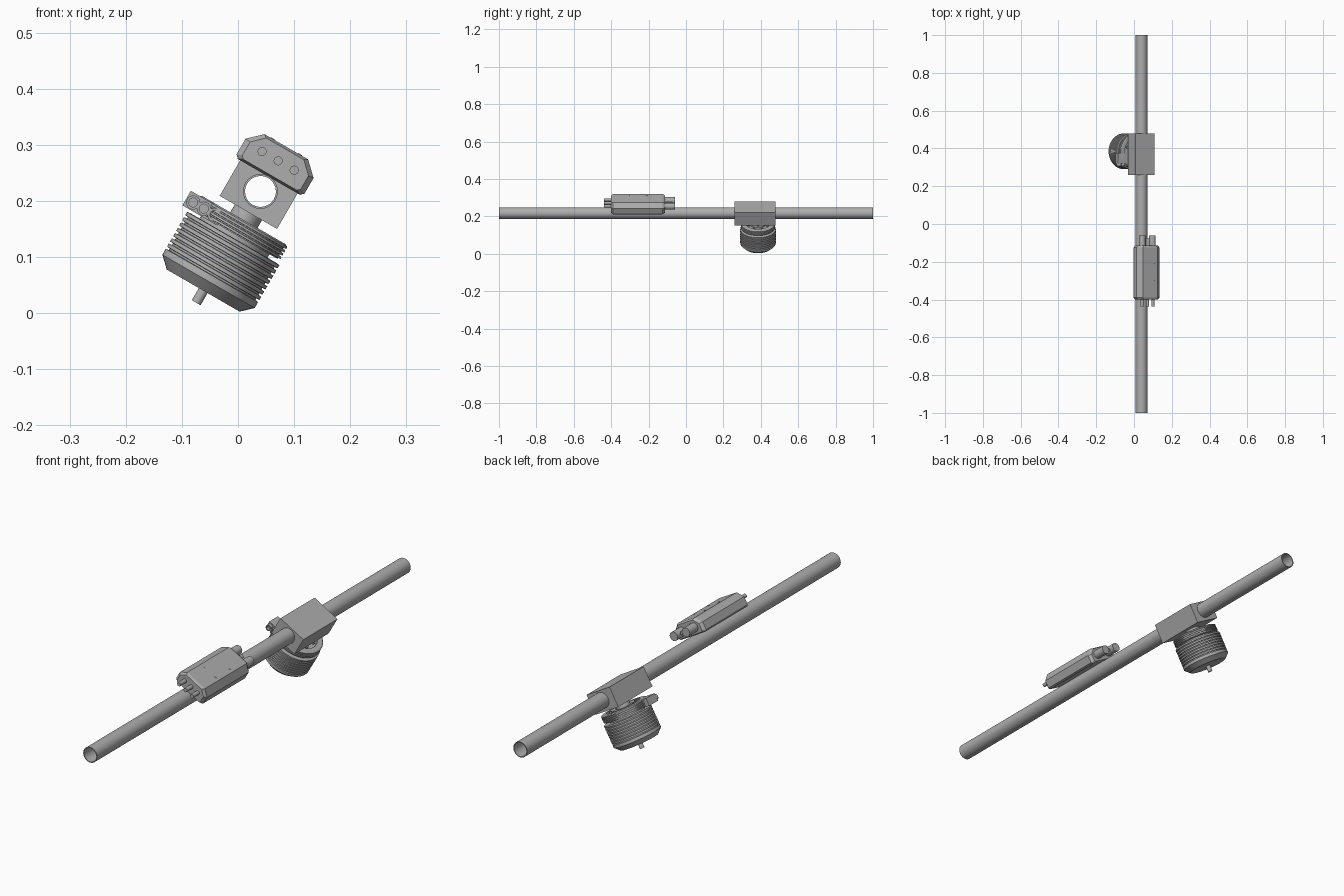
import bpy, bmesh, math
from mathutils import Matrix, Vector

cube = bpy.data.objects.get("Cube")
if cube:
    bpy.data.objects.remove(cube, do_unlink=True)


def material(name, value):
    m = bpy.data.materials.new(name)
    m.use_nodes = True
    m.diffuse_color = (value, value, value, 1)
    m.node_tree.nodes["Principled BSDF"].inputs["Base Color"].default_value = (value, value, value, 1)
    return m


GREY = material("plain_grey", 0.42)
# The whole assembly leans sideways around the long tube
FRAME = Matrix.Translation((0.04, 0, 0.217)) @ Matrix.Rotation(math.radians(30), 4, 'Y')
MOTOR_Y = 0.385


def finish(name, bm, smooth=True):
    bmesh.ops.recalc_face_normals(bm, faces=bm.faces)
    me = bpy.data.meshes.new(name)
    bm.to_mesh(me)
    bm.free()
    me.materials.append(GREY)
    ob = bpy.data.objects.new(name, me)
    bpy.context.collection.objects.link(ob)
    ob.matrix_world = FRAME
    bpy.ops.object.select_all(action='DESELECT')
    ob.select_set(True)
    bpy.context.view_layer.objects.active = ob
    if smooth:
        bpy.ops.object.shade_smooth_by_angle(angle=math.radians(30))
    return ob


def lathe(name, profile, origin, along_y=False, steps=48, closed=False):
    """Spin (radius, height) points about the part's own axis."""
    bm = bmesh.new()
    vs = [bm.verts.new((r, 0, h)) for r, h in profile]
    pairs = list(zip(vs, vs[1:])) + ([(vs[-1], vs[0])] if closed else [])
    es = [bm.edges.new(p) for p in pairs]
    bmesh.ops.spin(bm, geom=vs + es, cent=(0, 0, 0), axis=(0, 0, 1),
                   angle=math.tau, steps=steps)
    bmesh.ops.remove_doubles(bm, verts=bm.verts, dist=1e-5)
    if along_y:
        bmesh.ops.rotate(bm, verts=bm.verts, matrix=Matrix.Rotation(-math.pi / 2, 3, 'X'))
    bmesh.ops.translate(bm, verts=bm.verts, vec=Vector(origin))
    return finish(name, bm)


def rod(name, radius, length, origin, along_y=False, steps=20):
    return lathe(name, [(0, 0), (radius, 0), (radius, length), (0, length)],
                 origin, along_y, steps)


def pipe(name, outer, inner, length, origin, steps=24):
    return lathe(name, [(outer, 0), (outer, length), (inner, length), (inner, 0)],
                 origin, True, steps, closed=True)


def box(name, low, high):
    bm = bmesh.new()
    bmesh.ops.create_cube(bm, size=1)
    for v in bm.verts:
        v.co = [(a + b) / 2 + c * (b - a) for a, b, c in zip(low, high, v.co)]
    return finish(name, bm, smooth=False)


def ribs(top, pitch, count, outer, depth):
    """Square fins stacked downwards."""
    pts = []
    for i in range(count):
        z = top - i * pitch
        pts += [(outer, z), (outer, z - pitch * 0.6),
                (outer - depth, z - pitch * 0.65), (outer - depth, z - pitch * 0.95)]
    return pts


# Long hollow arm tube
pipe("arm_tube", 0.031, 0.0275, 2, (0, -1, 0), 32)

# Clamp block, bored for the tube
clamp = box("clamp_block", (-0.059, 0.26, -0.043), (0.059, 0.478, 0.037))
cutter = rod("bore_cutter", 0.0295, 0.4, (0, 0.17, 0), True, 32)
cutter.hide_render = True
mod = clamp.modifiers.new("bore", 'BOOLEAN')
mod.operation = 'DIFFERENCE'
mod.solver = 'EXACT'
mod.object = cutter
bpy.context.view_layer.objects.active = clamp
bpy.ops.object.modifier_apply(modifier="bore")
bpy.data.objects.remove(cutter, do_unlink=True)

# Motor: neck, finned base, finned bell and shaft
rod("motor_neck", 0.028, 0.025, (0, MOTOR_Y, -0.066), steps=32)
lathe("motor_base",
      [(0, -0.062), (0.042, -0.062), (0.044, -0.067), (0.066, -0.067), (0.068, -0.059), (0.086, -0.059)]
      + ribs(-0.062, 0.0068, 4, 0.091, 0.005) + [(0.086, -0.089), (0, -0.089)],
      (0, MOTOR_Y, 0), steps=64)
rod("motor_core", 0.07, 0.012, (0, MOTOR_Y, -0.098), steps=32)
lathe("motor_bell",
      [(0, -0.096), (0.088, -0.096)] + ribs(-0.097, 0.0108, 7, 0.095, 0.006)
      + [(0.095, -0.173), (0.095, -0.185), (0.075, -0.204), (0, -0.204)],
      (0, MOTOR_Y, 0), steps=64)
rod("motor_shaft", 0.009, 0.03, (0, MOTOR_Y, -0.229))

# Bolts around the motor base
for i in range(8):
    a = math.tau * (i + 0.5) / 8
    rod(f"base_bolt_{i}", 0.006, 0.008,
        (0.055 * math.cos(a), MOTOR_Y + 0.055 * math.sin(a), -0.068), steps=12)

# Motor cable sockets on the base
box("socket_housing", (-0.108, 0.32, -0.091), (-0.036, 0.375, -0.061))
for i in range(3):
    pipe(f"motor_socket_{i}", 0.0125, 0.008, 0.05, (-0.094 + 0.022 * i, 0.308, -0.077))

# Speed controller case: chamfered section with tapered ends
HALF, LOW, HIGH = 0.07, 0.03, 0.092
section = [(0.064, LOW), (HALF, 0.036), (HALF, 0.068), (0.045, HIGH)]
section += [(-x, z) for x, z in reversed(section)]
MID = (LOW + HIGH) / 2
bm = bmesh.new()
rings = []
for y, s in ((-0.4, 0.86), (-0.39, 1), (-0.125, 1), (-0.113, 0.86)):
    rings.append([bm.verts.new((x * s, y, MID + (z - MID) * s)) for x, z in section])
for a, b in zip(rings, rings[1:]):
    for i in range(len(a)):
        j = (i + 1) % len(a)
        bm.faces.new((a[i], a[j], b[j], b[i]))
bm.faces.new(rings[0])
bm.faces.new(rings[-1])
finish("controller_case", bm, smooth=False)

# Controller screws, output plugs and input cables
for x in (-0.028, 0.028):
    for y in (-0.3, -0.21):
        rod(f"case_screw_{x}_{y}", 0.004, 0.003, (x, y, 0.09), steps=12)
for i in (-1, 0, 1):
    rod(f"output_plug_{i + 1}", 0.008, 0.045, (0.033 * i, -0.438, 0.063), True)
for side, x in (("right", -0.031), ("left", 0.031)):
    rod(f"input_cable_{side}", 0.018, 0.06, (x, -0.12, 0.06), True, 24)
rod("signal_cable", 0.008, 0.045, (0, -0.12, 0.06), True)
